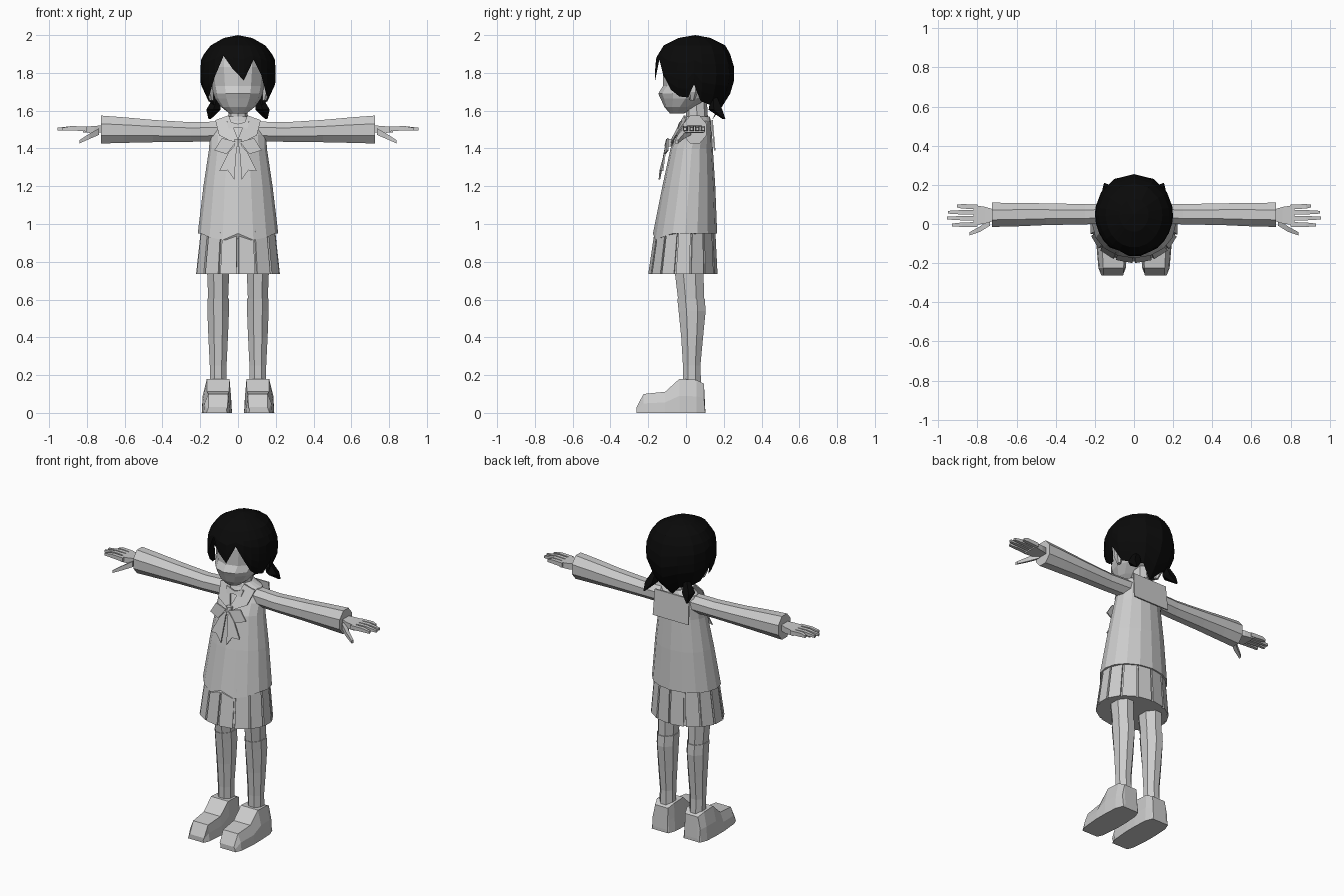
import bpy, bmesh, math
from mathutils import Vector


def material(name, v):
    m = bpy.data.materials.new(name)
    m.diffuse_color = (v, v, v, 1)
    return m


GREY = material("light grey", 0.6)
BLACK = material("hair black", 0.003)


def loft(name, rings, mat=GREY, mirror=False, caps=(True, True), closed=True):
    """Skin a list of equal-length point rings with flat quads."""
    bm = bmesh.new()
    rows = [[bm.verts.new(p) for p in r] for r in rings]
    n = len(rows[0])
    for a, b in zip(rows, rows[1:]):
        for i in range(n if closed else n - 1):
            j = (i + 1) % n
            bm.faces.new((a[i], a[j], b[j], b[i]))
    if caps[0]:
        bm.faces.new(rows[0])
    if caps[1]:
        bm.faces.new(rows[-1])
    bmesh.ops.remove_doubles(bm, verts=bm.verts, dist=0.0005)
    bmesh.ops.recalc_face_normals(bm, faces=bm.faces)
    me = bpy.data.meshes.new(name)
    bm.to_mesh(me)
    bm.free()
    me.materials.append(mat)
    ob = bpy.data.objects.new(name, me)
    bpy.context.collection.objects.link(ob)
    if mirror:
        ob.modifiers.new("mirror", 'MIRROR').use_mirror_merge = False
    return ob


def ring(z, rx, yf, yb, n=12, cx=0.0, off=0.0):
    """Horizontal oval; angle 0 points to the front."""
    out = []
    for i in range(n):
        a = 2 * math.pi * (i + off) / n
        out.append((cx + rx * math.sin(a),
                    (yf + yb) / 2 - (yb - yf) / 2 * math.cos(a), z))
    return out


def tube(points, radii, n=4):
    """Rings around a path that runs mostly along x; radii are (ry, rz)."""
    return [[(p[0], p[1] + r[0] * math.cos(2 * math.pi * (i + .5) / n),
              p[2] + r[1] * math.sin(2 * math.pi * (i + .5) / n)) for i in range(n)]
            for p, r in zip(points, radii)]


def plate(name, pts, mirror=False, t=0.008):
    """Thin plate, thickened along y."""
    return loft(name, [pts, [(x, y + t, z) for x, y, z in pts]], GREY, mirror)


# Head, ears and neck
loft("head", [ring(*r) for r in (
    (1.585, .045, -.085, -.01), (1.62, .09, -.115, .05), (1.665, .122, -.135, .13),
    (1.69, .13, -.147, .16), (1.73, .138, -.122, .18), (1.83, .15, -.122, .20),
    (1.91, .14, -.10, .19), (1.96, .08, -.04, .13))])
loft("ear", [ring(1.655, .012, .02, .045, 6, .14), ring(1.70, .022, .005, .065, 6, .15),
             ring(1.74, .02, .01, .065, 6, .15)], mirror=True)
loft("neck", [ring(1.50, .055, .0, .12, 8), ring(1.66, .048, .0, .11, 8)])

# Hair cap: columns running from the crown down to a jagged hem
PROFILE = [(2.0, 0, .05, .05), (1.985, .075, -.04, .13), (1.945, .145, -.12, .208),
           (1.88, .195, -.16, .245), (1.80, .2, -.167, .26), (1.74, .197, -.165, .252),
           (1.68, .172, -.145, .23), (1.62, .145, -.12, .19), (1.54, .11, -.09, .13)]


def hair_point(deg, z):
    for a, b in zip(PROFILE, PROFILE[1:]):
        if z >= b[0]:
            t = (a[0] - z) / (a[0] - b[0])
            rx, yf, yb = (a[k] + (b[k] - a[k]) * t for k in (1, 2, 3))
            break
    r = math.radians(deg)
    c = math.cos(r)
    return (rx * math.sin(r), .05 - (.05 - yf if c > 0 else yb - .05) * c, z)


SIDE = [(51, 1.71), (64, 1.675), (78, 1.67), (88, 1.74), (100, 1.65), (122, 1.63), (150, 1.62)]
HEM = ([(-d, z) for d, z in reversed(SIDE)] +
       [(-38, 1.78), (-24, 1.89), (-8, 1.82), (9, 1.76), (25, 1.87), (38, 1.79)] +
       SIDE + [(180, 1.55)])
rows = []
for k in range(9):
    row = []
    for deg, hem in HEM:
        top = [2.0, 1.985, 1.945, 1.90][min(k, 3)]
        z = top if k < 4 else 1.90 + (hem - 1.90) * (k - 3) / 5
        row.append(hair_point(deg, z))
    rows.append(row)
loft("hair", rows, BLACK, caps=(False, False))

# Short pigtails at the nape
loft("pigtail", [ring(1.67, .02, .13, .17, 5, .11), ring(1.605, .04, .12, .20, 5, .13),
                 ring(1.555, .006, .195, .21, 5, .15)], BLACK, mirror=True)

# Blouse body with a pointed front hem
body = [ring(z, rx, yf, yb, 16) for z, rx, yf, yb in (
    (.95, .213, -.175, .165), (1.20, .183, -.125, .155), (1.40, .153, -.082, .142),
    (1.47, .15, -.045, .138), (1.545, .12, -.005, .132), (1.57, .055, .0, .125))]
for i, dz in ((1, .035), (15, .035), (2, .02), (14, .02)):
    x, y, z = body[0][i]
    body[0][i] = (x, y, z - dz)
loft("blouse", body)

# Collar, back flap and neck insert
plate("collar_lapel", [(.05, -.012, 1.575), (.12, -.002, 1.55), (.10, -.055, 1.47),
                       (.0, -.085, 1.42), (.0, -.078, 1.45)], True)
plate("collar_back_flap", [(-.12, .134, 1.55), (.12, .134, 1.55),
                           (.125, .148, 1.39), (-.125, .148, 1.39)])
plate("neck_bow", [(-.06, -.03, 1.545), (0, -.04, 1.53), (.06, -.03, 1.545),
                   (.05, -.045, 1.505), (0, -.045, 1.512), (-.05, -.045, 1.505)])

# Chest ribbon: knot, loops and tails
loft("ribbon_knot", [ring(1.41, .02, -.115, -.07, 6), ring(1.45, .02, -.105, -.06, 6)])
plate("ribbon_loop", [(.01, -.108, 1.435), (.085, -.10, 1.455), (.125, -.10, 1.39),
                      (.06, -.115, 1.37)], True)
plate("ribbon_tail", [(.005, -.108, 1.43), (.05, -.115, 1.38), (.10, -.128, 1.28),
                      (.055, -.14, 1.285), (.02, -.145, 1.235)], True)

# Pleated skirt: flat panels divided by narrow grooves
PANELS = 14


def skirt_ring(z, rx, yf, yb):
    pts, cy = [], (yf + yb) / 2
    for p in range(PANELS):
        for f, k in ((.05, 1), (.92, 1), (.93, .95), (.04 + 1, .95)):
            a = 2 * math.pi * (p + f) / PANELS
            pts.append((k * rx * math.sin(a), cy - k * (yb - yf) / 2 * math.cos(a), z))
    return pts


loft("skirt", [skirt_ring(.735, .226, -.2, .167), skirt_ring(.97, .2, -.165, .155)])

# Sleeves
loft("sleeve", tube([(.10, .055, 1.49), (.25, .05, 1.487), (.45, .05, 1.492),
                     (.60, .048, 1.497), (.725, .047, 1.50)],
                    [(.055, .057), (.056, .056), (.06, .064), (.065, .073), (.067, .08)], 8),
     mirror=True)

# Hands: palm, four fingers and a thumb
loft("palm", tube([(.70, .045, 1.505), (.76, .045, 1.50), (.82, .045, 1.50)],
                  [(.035, .028), (.06, .026), (.073, .022)]), mirror=True)
for name, y0, y1, tip in (("index", -.002, -.005, .93), ("middle", .03, .03, .955),
                          ("ring", .06, .06, .95), ("little", .088, .092, .905)):
    loft(name + "_finger", tube([(.80, y0, 1.503), (.88, (y0 + y1) / 2, 1.507), (tip, y1, 1.503)],
                                [(.017, .018), (.016, .016), (.01, .01)]), mirror=True)
loft("thumb", tube([(.735, .01, 1.49), (.785, -.025, 1.465), (.84, -.05, 1.435)],
                   [(.025, .025), (.02, .02), (.012, .012)]), mirror=True)

# Legs and knee socks
loft("leg", [ring(*r, 8, .105, .5) for r in (
    (.58, .056, -.045, .1), (.74, .063, -.065, .1), (.92, .07, -.08, .1))], mirror=True)
loft("sock", [ring(*r, 8, .105, .5) for r in (
    (.12, .048, -.02, .085), (.25, .048, -.02, .08), (.40, .056, -.03, .095),
    (.54, .062, -.045, .11), (.605, .062, -.052, .105))], mirror=True)

# Shoes: cross-sections lofted from toe to heel
shoe = []
for y, wb, wt, h in ((-.262, .055, .05, .03), (-.225, .07, .052, .10), (-.11, .08, .058, .112),
                     (-.035, .08, .06, .18), (.055, .075, .06, .175), (.095, .06, .045, .155),
                     (.102, .058, .045, .02)):
    shoe.append([(.112 - wb, y, 0), (.112 + wb, y, 0), (.112 + wb - .005, y, h * .5),
                 (.105 + wt, y, h), (.105 - wt, y, h), (.112 - wb + .005, y, h * .5)])
loft("shoe", shoe, mirror=True)
